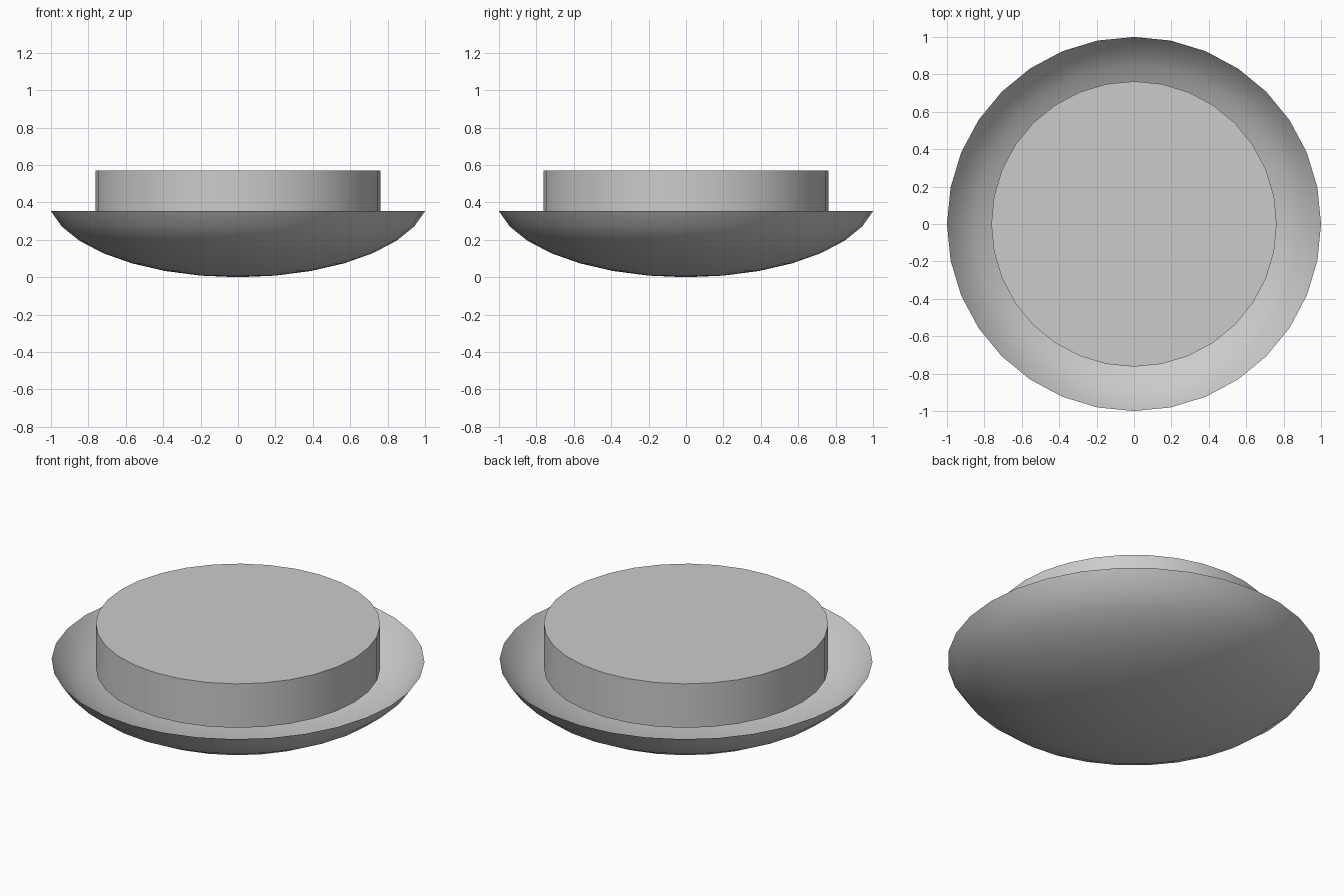
import bpy, bmesh, math

if "Cube" in bpy.data.objects:
    bpy.data.objects.remove(bpy.data.objects["Cube"])

SIDES = 32
STEP = math.pi / 16          # ring spacing of a 16-ring sphere
RINGS = 7                    # rings kept from the bottom pole up to the rim
HEIGHT = 0.353               # rim height


def finish(obj, name):
    obj.name = name
    bpy.ops.object.select_all(action='DESELECT')
    obj.select_set(True)
    bpy.context.view_layer.objects.active = obj
    bpy.ops.object.shade_smooth_by_angle(angle=math.radians(30))


# Open, thin-walled bowl: the bottom cap of a flattened sphere
bpy.ops.mesh.primitive_uv_sphere_add(segments=SIDES, ring_count=16, radius=1)
bowl = bpy.context.object
cut = -math.cos(STEP * RINGS)
bm = bmesh.new()
bm.from_mesh(bowl.data)
bmesh.ops.delete(bm, geom=[v for v in bm.verts if v.co.z > cut + 0.01], context='VERTS')
spread = 1 / math.sin(STEP * RINGS)
squash = HEIGHT / (1 + cut)
for v in bm.verts:
    v.co = (v.co.x * spread, v.co.y * spread, (v.co.z + 1) * squash)
bm.to_mesh(bowl.data)
bm.free()
finish(bowl, "bowl")

# Thick round disc held in the mouth of the bowl
bottom, top = 0.31, 0.57
bpy.ops.mesh.primitive_cylinder_add(vertices=SIDES, radius=0.763, depth=top - bottom,
                                    location=(0, 0, (top + bottom) / 2))
finish(bpy.context.object, "disc")
